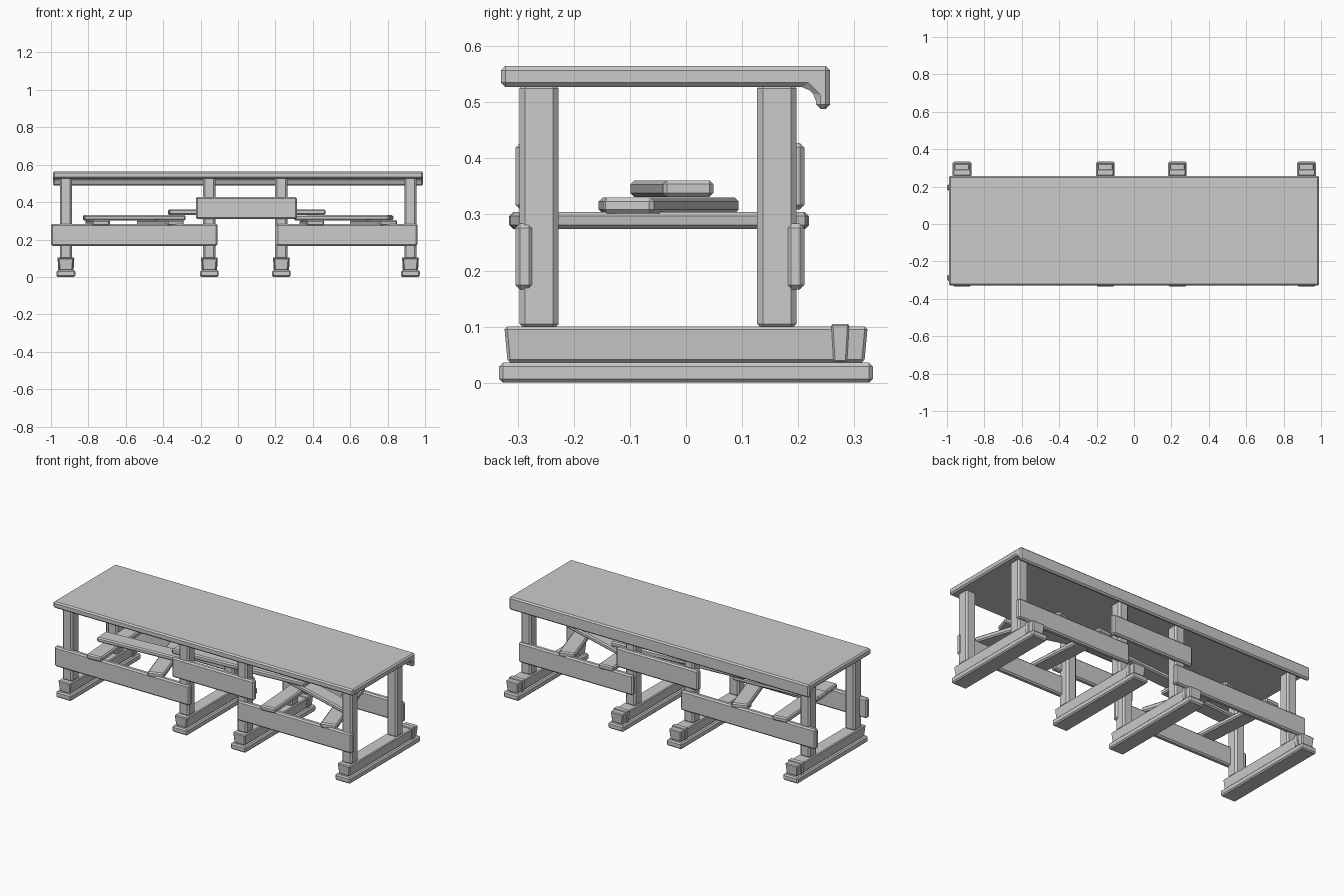
import bpy, bmesh
from math import radians
from mathutils import Matrix, Vector

cube = bpy.data.objects.get("Cube")
if cube:
    bpy.data.objects.remove(cube, do_unlink=True)

grey = bpy.data.materials.new("plain grey")
grey.use_nodes = True
color = (0.6, 0.6, 0.6, 1)
grey.diffuse_color = color
grey.node_tree.nodes["Principled BSDF"].inputs["Base Color"].default_value = color


def finish(name, bm, bevel):
    bmesh.ops.recalc_face_normals(bm, faces=bm.faces)
    mesh = bpy.data.meshes.new(name)
    bm.to_mesh(mesh)
    bm.free()
    mesh.materials.append(grey)
    obj = bpy.data.objects.new(name, mesh)
    bpy.context.collection.objects.link(obj)
    if bevel:
        mod = obj.modifiers.new("chamfer", 'BEVEL')
        mod.width = bevel
        mod.segments = 1
        mod.limit_method = 'ANGLE'
    return obj


def box(name, center, size, angle=0, bevel=0.008, flare=0):
    """Chamfered box; flare widens the upper end by that much per side."""
    bm = bmesh.new()
    bmesh.ops.create_cube(bm, size=1)
    for v in bm.verts:
        top = v.co.z > 0
        side = Vector((1 if v.co.x > 0 else -1, 1 if v.co.y > 0 else -1, 0))
        v.co = Vector(a * b for a, b in zip(v.co, size))
        if not top:
            v.co -= side * flare
    obj = finish(name, bm, bevel)
    obj.matrix_world = Matrix.Translation(center) @ Matrix.Rotation(radians(angle), 4, 'Z')
    return obj


# Table top with a hooked lip along the back, as an extruded profile
profile = [(-0.33, 0.527), (0.215, 0.527), (0.232, 0.51), (0.232, 0.488),
           (0.257, 0.488), (0.257, 0.565), (-0.33, 0.565)]
bm = bmesh.new()
face = bm.faces.new([bm.verts.new((-0.99, y, z)) for y, z in profile])
grown = bmesh.ops.extrude_face_region(bm, geom=[face])
bmesh.ops.translate(bm, vec=(1.98, 0, 0),
                    verts=[g for g in grown["geom"] if isinstance(g, bmesh.types.BMVert)])
finish("table_top", bm, 0.008)

# Four trestles: foot plate, flared beam, strap and two posts
for i, x in enumerate((-0.92, -0.153, 0.232, 0.922), 1):
    box(f"foot_plate_{i}", (x, 0, 0.018), (0.1, 0.666, 0.036), bevel=0.007)
    box(f"foot_beam_{i}", (x, 0, 0.068), (0.082, 0.648, 0.064), bevel=0.005, flare=0.006)
    box(f"foot_strap_{i}", (x, 0.275, 0.071), (0.09, 0.032, 0.068), bevel=0.003, flare=0.004)
    for side, y in (("front", -0.262), ("back", 0.162)):
        box(f"{side}_post_{i}", (x, y, 0.315), (0.066, 0.07, 0.44), bevel=0.01)

# Rails on the outside of the posts, the middle pair higher
rails = {"right": (-1.0, -0.11, 0.225), "left": (0.205, 0.96, 0.225),
         "middle": (-0.225, 0.315, 0.368)}
for side, y in (("front", -0.288), ("back", 0.195)):
    for name, (x0, x1, z) in rails.items():
        box(f"{side}_{name}_rail", ((x0 + x1) / 2, y, z), (x1 - x0, 0.032, 0.118))

# Loose slats lying across the rails
for i, (x, angle) in enumerate(((-0.75, 4), (-0.415, 18), (0.395, 4), (0.725, 18)), 1):
    box(f"cross_slat_{i}", (x, -0.048, 0.289), (0.095, 0.53, 0.03), angle, 0.007)

# Long loose boards stacked on the slats
box("right_board", (-0.555, -0.09, 0.316), (0.545, 0.095, 0.028), 4, 0.007)
box("left_board", (0.565, -0.027, 0.316), (0.53, 0.095, 0.028), -17, 0.007)
box("middle_board", (0.047, -0.025, 0.346), (0.84, 0.09, 0.03), 4, 0.007)
